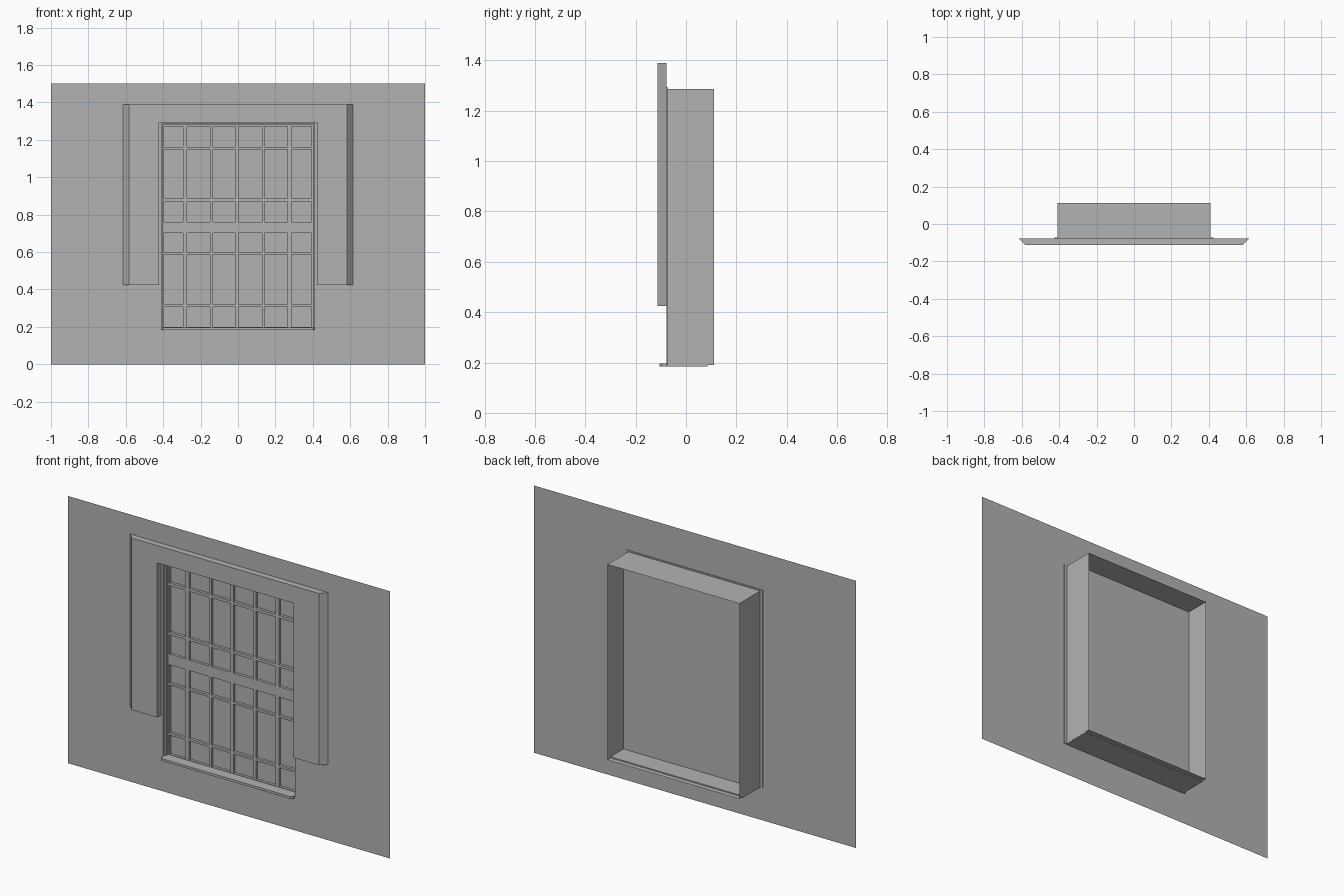
import bpy
import bmesh

cube = bpy.data.objects.get("Cube")
if cube:
    bpy.data.objects.remove(cube, do_unlink=True)

grey = bpy.data.materials.new("plain grey")
grey.use_nodes = True
COLOUR = (0.45, 0.45, 0.45, 1)
grey.diffuse_color = COLOUR
grey.node_tree.nodes["Principled BSDF"].inputs["Base Color"].default_value = COLOUR

WALL_Y, BACK_Y = -0.078, 0.112
SASH_Y, GLASS_Y = -0.046, -0.03
HALF, LOW, HIGH = 0.41, 0.19, 1.287      # window opening


def finish(name, bm):
    mesh = bpy.data.meshes.new(name)
    bm.to_mesh(mesh)
    bm.free()
    mesh.materials.append(grey)
    obj = bpy.data.objects.new(name, mesh)
    bpy.context.collection.objects.link(obj)
    return obj


def sheet(name, xs, zs, y, is_hole, depth=0):
    """Upright grid of quads facing the front, with some cells left open."""
    bm = bmesh.new()
    rows = [[bm.verts.new((x, y, z)) for x in xs] for z in zs]
    for j in range(len(zs) - 1):
        for i in range(len(xs) - 1):
            if not is_hole(i, j):
                bm.faces.new((rows[j][i], rows[j][i + 1],
                              rows[j + 1][i + 1], rows[j + 1][i]))
    bmesh.ops.delete(bm, geom=[v for v in bm.verts if not v.link_faces], context='VERTS')
    if depth:
        ring = bmesh.ops.extrude_face_region(bm, geom=bm.faces[:])
        moved = [v for v in ring["geom"] if isinstance(v, bmesh.types.BMVert)]
        bmesh.ops.translate(bm, verts=moved, vec=(0, depth, 0))
        bmesh.ops.recalc_face_normals(bm, faces=bm.faces)
    return finish(name, bm)


def prism(name, plan, z0, z1):
    """Extrude an outline in x and y upward."""
    bm = bmesh.new()
    face = bm.faces.new([bm.verts.new((x, y, z0)) for x, y in plan])
    top = bmesh.ops.extrude_face_region(bm, geom=[face])
    moved = [v for v in top["geom"] if isinstance(v, bmesh.types.BMVert)]
    bmesh.ops.translate(bm, verts=moved, vec=(0, 0, z1 - z0))
    bmesh.ops.recalc_face_normals(bm, faces=bm.faces)
    return finish(name, bm)


def box(name, x0, x1, y0, y1, z0, z1):
    return prism(name, [(x0, y0), (x1, y0), (x1, y1), (x0, y1)], z0, z1)


# Wall sheet with the window opening
centre = lambda i, j: i == 1 and j == 1
sheet("wall", [-1, -HALF, HALF, 1], [0, LOW, HIGH, 1.5], WALL_Y, centre)

# Open reveal running back from the wall
bm = bmesh.new()
corners = [(-HALF, LOW), (HALF, LOW), (HALF, HIGH), (-HALF, HIGH)]
front = [bm.verts.new((x, WALL_Y, z)) for x, z in corners]
back = [bm.verts.new((x, BACK_Y, z)) for x, z in corners]
for i in range(4):
    k = (i + 1) % 4
    bm.faces.new((front[i], back[i], back[k], front[k]))
bmesh.ops.recalc_face_normals(bm, faces=bm.faces)
finish("reveal", bm)

# Thin flange around the reveal, against the back of the wall
sheet("flange", [-0.425, -HALF, HALF, 0.425], [0.186, LOW, HIGH, 1.294],
      WALL_Y + 0.001, centre, 0.004)

# Surround: a header and two legs, chamfered on the outer sides
TRIM_Y, TRIM_LOW, TRIM_IN, HEAD = -0.113, 0.425, 0.423, 1.293
prism("surround_header", [(-0.615, WALL_Y), (-0.582, TRIM_Y),
                          (0.582, TRIM_Y), (0.615, WALL_Y)], HEAD, 1.39)
for side, s in (("left", 1), ("right", -1)):
    prism(side + "_surround_leg", [(s * 0.615, WALL_Y), (s * 0.582, TRIM_Y),
                                   (s * TRIM_IN, TRIM_Y), (s * TRIM_IN, WALL_Y)],
          TRIM_LOW, HEAD)
    inner, outer = sorted((s * 0.402, s * HALF))
    box(side + "_stop", inner, outer, -0.062, GLASS_Y, LOW, HIGH)
box("top_stop", -HALF, HALF, -0.062, GLASS_Y, 1.279, HIGH)

# Sill with cut front corners
prism("sill", [(-0.41, WALL_Y), (-0.41, -0.095), (-0.4, -0.105), (0.4, -0.105),
               (0.41, -0.095), (0.41, WALL_Y), (0.409, 0.085), (-0.409, 0.085)],
      0.184, 0.197)

# Sash lattice: every odd cell in both directions is a pane
xs = [-HALF, -0.395, -0.293, -0.272, -0.149, -0.133, -0.014,
      0.004, 0.127, 0.143, 0.265, 0.287, 0.392, HALF]
zs = [LOW, 0.2, 0.307, 0.32, 0.588, 0.6, 0.703,
      0.762, 0.87, 0.885, 1.147, 1.163, 1.27, HIGH]
sheet("sash_lattice", xs, zs, SASH_Y, lambda i, j: i % 2 and j % 2, GLASS_Y - SASH_Y - 0.001)
sheet("window_pane", [-HALF, HALF], [LOW, HIGH], GLASS_Y, lambda i, j: False)
